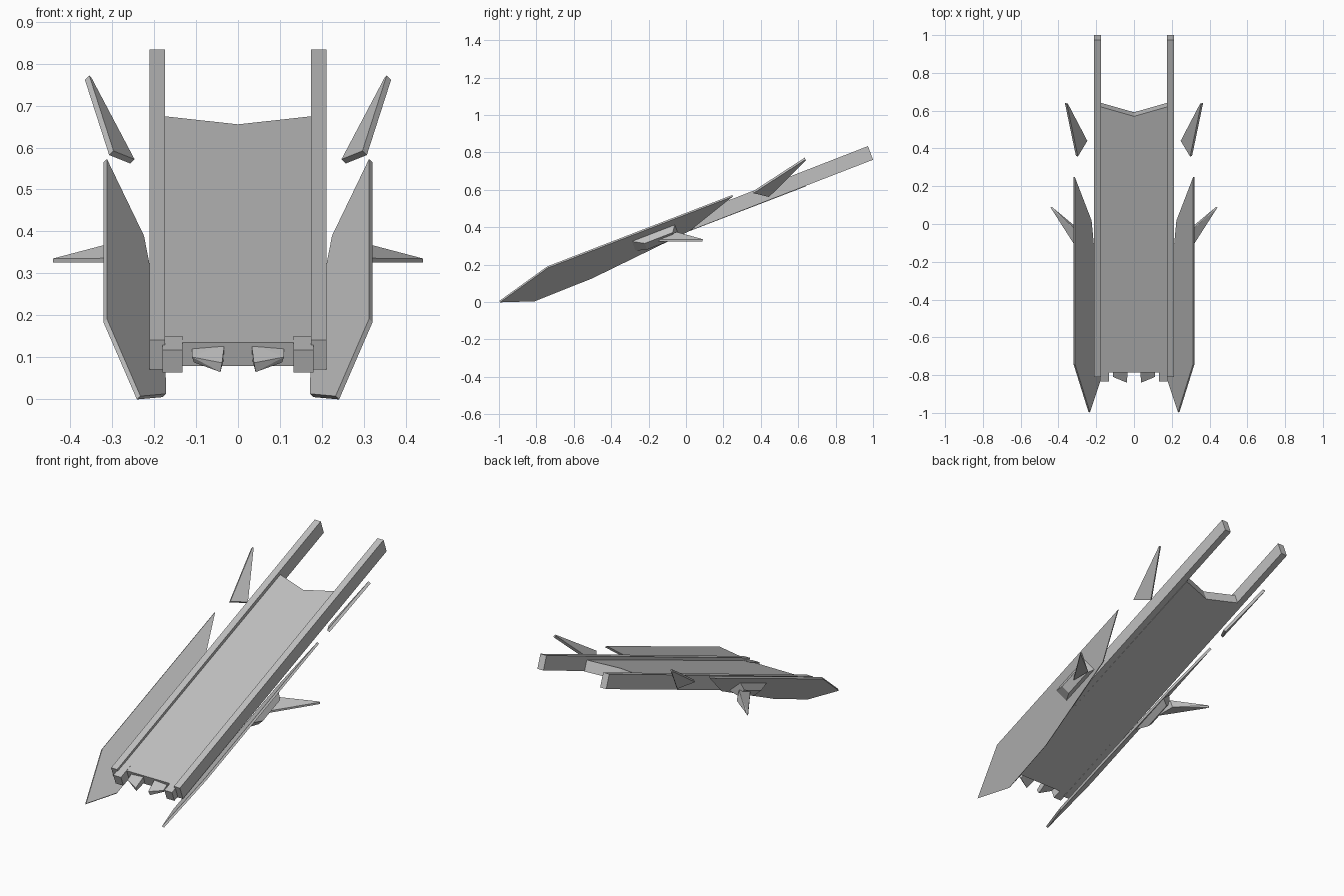
import bpy, bmesh, math
from mathutils import Vector as V

if "Cube" in bpy.data.objects:
    bpy.data.objects.remove(bpy.data.objects["Cube"])

grey = bpy.data.materials.new("mid grey")
grey.diffuse_color = (0.53, 0.53, 0.53, 1)
grey.use_nodes = True
grey.node_tree.nodes["Principled BSDF"].inputs["Base Color"].default_value = grey.diffuse_color


def finish(name, bm, mirror):
    bmesh.ops.recalc_face_normals(bm, faces=bm.faces[:])
    me = bpy.data.meshes.new(name)
    bm.to_mesh(me)
    bm.free()
    me.materials.append(grey)
    ob = bpy.data.objects.new(name, me)
    bpy.context.collection.objects.link(ob)
    if mirror:
        m = ob.modifiers.new("mirror", 'MIRROR')
        m.use_mirror_merge = False
    return ob


def plate(name, pts, push, mirror=True):
    """Flat outline given thickness by pushing it along a vector."""
    bm = bmesh.new()
    f = bm.faces.new([bm.verts.new(p) for p in pts])
    new = bmesh.ops.extrude_face_region(bm, geom=[f], use_keep_orig=True)["geom"]
    bmesh.ops.translate(bm, vec=push,
                        verts=[v for v in new if isinstance(v, bmesh.types.BMVert)])
    return finish(name, bm, mirror)


def solid(name, pts, mirror=True):
    """Convex block from its corners."""
    bm = bmesh.new()
    for p in pts:
        bm.verts.new(p)
    bmesh.ops.convex_hull(bm, input=bm.verts[:])
    bmesh.ops.dissolve_limit(bm, angle_limit=math.radians(1),
                             verts=bm.verts[:], edges=bm.edges[:])
    return finish(name, bm, mirror)


# Frame of the tilted body: along the slope, and square to it
a = math.radians(21.1)
along = V((0, math.cos(a), math.sin(a)))
up = V((0, -math.sin(a), math.cos(a)))
side = V((1, 0, 0))
# Frame of the side panels: canted 45 degrees
inward = (-side - up).normalized()
outward = (side - up).normalized()


def panel_at(s, d, h):
    return V((0.317, -0.74, 0.187)) + along * s + inward * d + outward * h


# Long rails
plate("side_rail", [(0.174, -0.81, 0.14), (0.174, 0.973, 0.834),
                    (0.174, 1.0, 0.761), (0.174, -0.783, 0.07)], V((0.037, 0, 0)))

# Deck with a V-notched rear end
deck = [(x, y, 0.137 + 0.384 * (y + 0.78)) for x, y in
        ((-0.175, -0.785), (0.175, -0.785), (0.175, 0.62), (0, 0.57), (-0.175, 0.62))]
plate("deck", deck, up * -0.06, False)

# Blocks at the front corners of the deck
plate("front_block", [(0.133, -0.835, 0.117), (0.18, -0.835, 0.117),
                      (0.18, -0.75, 0.150), (0.133, -0.75, 0.150)], up * -0.058)

# Wedge claws on the front edge
solid("front_claw", [(0.11, -0.77, 0.125), (0.032, -0.77, 0.133),
                     (0.105, -0.77, 0.095), (0.035, -0.77, 0.09),
                     (0.11, -0.81, 0.10), (0.038, -0.84, 0.086),
                     (0.105, -0.80, 0.087), (0.042, -0.83, 0.064)])

# Canted side panels
outline = ((1.06, 0), (0, 0), (-0.305, 0.113), (-0.13, 0.2), (0.2, 0.195), (0.78, 0.125))
plate("side_panel", [panel_at(s, d, -0.006) for s, d in outline], outward * 0.012)

# Tapered mount on the outside of each panel
solid("fin_mount", [panel_at(s, d, h) for h, lo, hi, d0, d1 in
                    ((0, 0.46, 0.72, 0.04, 0.12), (0.042, 0.53, 0.69, 0.055, 0.105))
                    for s in (lo, hi) for d in (d0, d1)])

# Swept spike fins
solid("spike_fin", [(0.29, -0.15, 0.325), (0.29, -0.15, 0.336), (0.29, -0.03, 0.325),
                    (0.29, -0.05, 0.375), (0.442, 0.088, 0.325), (0.442, 0.088, 0.335),
                    (0.434, 0.09, 0.336)])

# Small floating fins near the rear
plate("rear_fin", [(0.355, 0.635, 0.772), (0.35, 0.637, 0.767),
                   (0.247, 0.44, 0.572), (0.297, 0.357, 0.592)], outward * 0.015)
